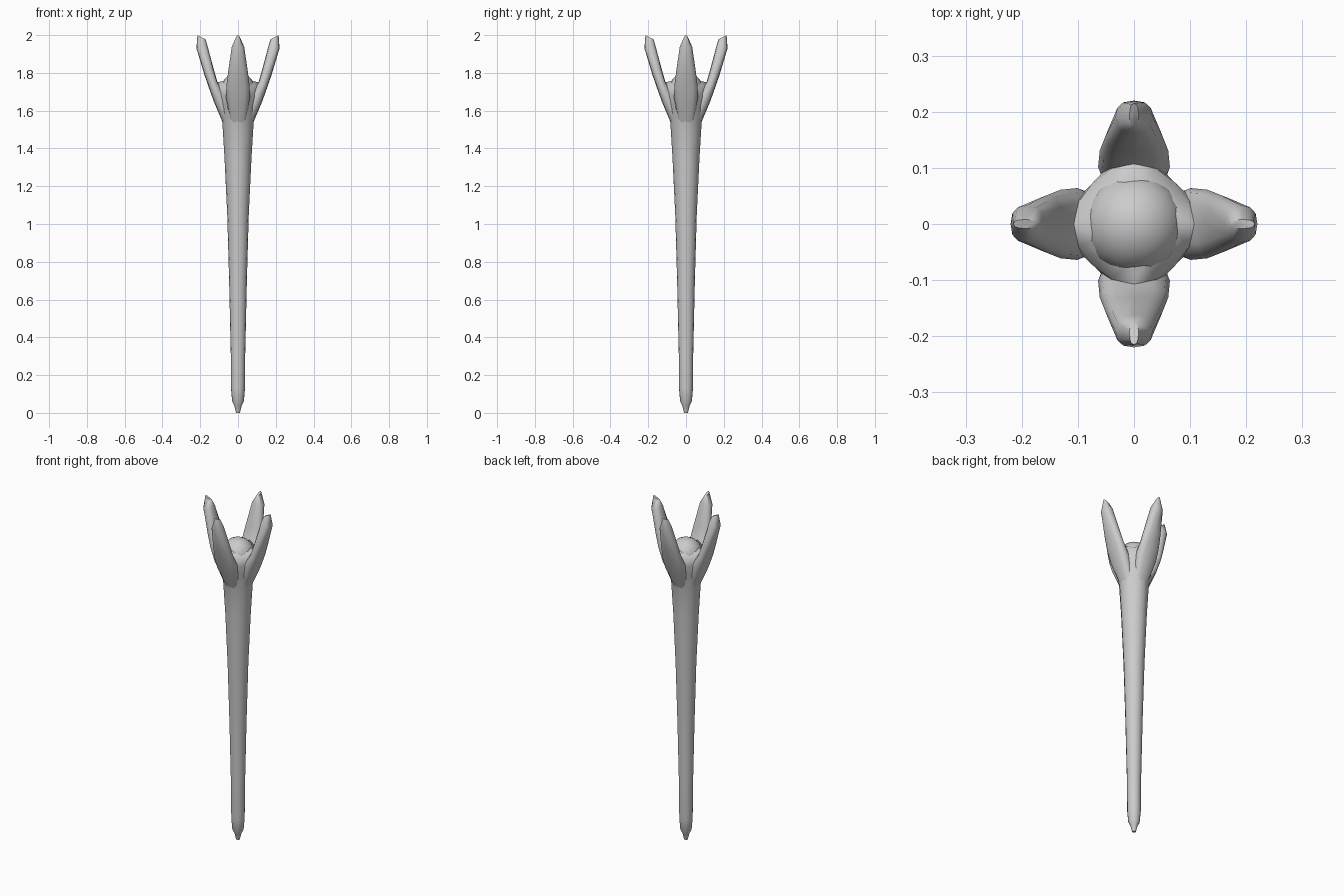
import bpy, bmesh, math

if "Cube" in bpy.data.objects:
    bpy.data.objects.remove(bpy.data.objects["Cube"])


def make_object(name, bm):
    bmesh.ops.recalc_face_normals(bm, faces=bm.faces)
    mesh = bpy.data.meshes.new(name)
    bm.to_mesh(mesh)
    bm.free()
    for p in mesh.polygons:
        p.use_smooth = True
    obj = bpy.data.objects.new(name, mesh)
    bpy.context.collection.objects.link(obj)
    bpy.context.view_layer.objects.active = obj
    bpy.ops.object.select_all(action='DESELECT')
    obj.select_set(True)
    bpy.ops.object.shade_smooth_by_angle(angle=math.radians(50))
    return obj


def loft(name, rings):
    """Skin a list of closed rings and cap both ends."""
    bm = bmesh.new()
    loops = [[bm.verts.new(p) for p in ring] for ring in rings]
    n = len(loops[0])
    for a, b in zip(loops, loops[1:]):
        for i in range(n):
            j = (i + 1) % n
            bm.faces.new((a[i], a[j], b[j], b[i]))
    bm.faces.new(loops[0][::-1])
    bm.faces.new(loops[-1])
    return make_object(name, bm)


# Shaft: radius and height on the claw axes, then radius and height on the diagonals
SIDES = 16
profile = [
    (0.010, 0.00, 0.010, 0.00), (0.020, 0.04, 0.020, 0.04),
    (0.031, 0.06, 0.031, 0.06), (0.037, 0.13, 0.037, 0.13),
    (0.038, 0.30, 0.038, 0.30), (0.047, 0.70, 0.047, 0.70),
    (0.057, 1.05, 0.057, 1.05), (0.072, 1.36, 0.070, 1.36),
    (0.083, 1.54, 0.081, 1.54), (0.110, 1.62, 0.092, 1.62),
    (0.125, 1.68, 0.103, 1.68), (0.108, 1.75, 0.104, 1.715),
    (0.065, 1.76, 0.065, 1.755),
]
rings = []
for rc, zc, rd, zd in profile:
    ring = []
    for i in range(SIDES):
        a = math.tau * i / SIDES
        t = (1 - math.cos(4 * a)) / 2
        r, z = rc + (rd - rc) * t, zc + (zd - zc) * t
        ring.append((r * math.cos(a), r * math.sin(a), z))
    rings.append(ring)
loft("shaft", rings)

# Claws: outer edge (r, z), inner edge (r, z), half width
stations = [
    (0.078, 1.53, 0.030, 1.60, 0.045), (0.127, 1.645, 0.075, 1.70, 0.064),
    (0.152, 1.715, 0.110, 1.755, 0.061), (0.178, 1.79, 0.130, 1.825, 0.052),
    (0.220, 1.93, 0.162, 1.945, 0.033), (0.215, 2.00, 0.172, 1.978, 0.008),
]
for k, side in enumerate(("right", "back", "left", "front")):
    ca, sa = math.cos(k * math.pi / 2), math.sin(k * math.pi / 2)
    rings = []
    for ro, zo, ri, zi, w in stations:
        ring = []
        for i in range(12):
            a = math.tau * i / 12
            c, s = math.cos(a), math.sin(a)
            # slightly boxy cross-section
            c = math.copysign(abs(c) ** 0.8, c)
            s = math.copysign(abs(s) ** 0.8, s)
            r = (ro + ri) / 2 + (ro - ri) / 2 * c
            z = (zo + zi) / 2 + (zo - zi) / 2 * c
            ring.append((r * ca - w * s * sa, r * sa + w * s * ca, z))
        rings.append(ring)
    loft(side + "_claw", rings)

# Orb held between the claws
bm = bmesh.new()
bmesh.ops.create_uvsphere(bm, u_segments=16, v_segments=10, radius=0.09)
bmesh.ops.translate(bm, verts=bm.verts, vec=(0, 0, 1.712))
make_object("orb", bm)
